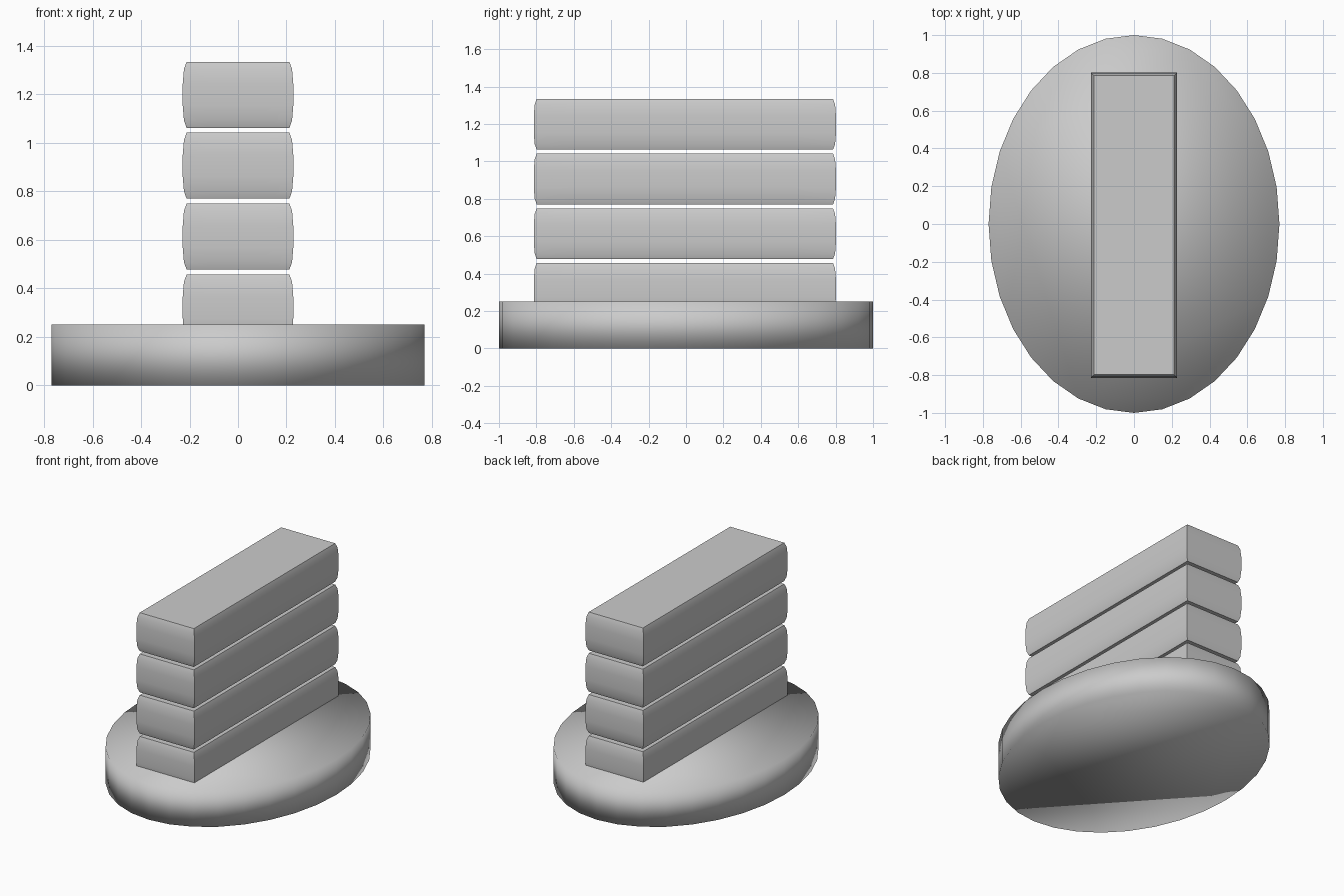
import bpy, bmesh, math
from mathutils import Matrix

if "Cube" in bpy.data.objects:
    bpy.data.objects.remove(bpy.data.objects["Cube"])

HALF_X, HALF_Y, HEIGHT = 0.228, 0.808, 0.272
CENTRE_Y = -0.006


def make_object(name, bm):
    mesh = bpy.data.meshes.new(name)
    bm.to_mesh(mesh)
    bm.free()
    obj = bpy.data.objects.new(name, mesh)
    bpy.context.collection.objects.link(obj)
    mesh.shade_smooth()
    return obj


def cut(bm, axis, offset):
    normal = [0, 0, 0]
    normal[axis] = 1
    bmesh.ops.bisect_plane(bm, geom=bm.verts[:] + bm.edges[:] + bm.faces[:],
                           plane_co=[n * offset for n in normal], plane_no=normal)


def make_slab(name, z_bottom):
    bm = bmesh.new()
    size = Matrix.Diagonal((2 * HALF_X, 2 * HALF_Y, HEIGHT, 1))
    bmesh.ops.create_cube(bm, size=1, matrix=size)
    # Supporting loops near the ends, sides and rims
    for sign in (-1, 1):
        cut(bm, 0, sign * 0.12)
        cut(bm, 1, sign * 0.6)
        cut(bm, 2, sign * (HEIGHT / 2 - 0.03))
        cut(bm, 2, sign * 0.045)
    # Barrel the four walls in towards the top and bottom rims
    for v in bm.verts:
        z = abs(v.co.z)
        inset = 0.016 if z > HEIGHT / 2 - 0.01 else (0.005 if z > 0.06 else 0)
        if abs(v.co.x) > HALF_X - 0.001:
            v.co.x -= math.copysign(inset, v.co.x)
        if abs(v.co.y) > HALF_Y - 0.001:
            v.co.y -= math.copysign(inset, v.co.y)
    # Keep the upright corners crisp, everything else soft
    for e in bm.edges:
        if e.calc_face_angle(0) > math.radians(80):
            e.smooth = False
    bmesh.ops.recalc_face_normals(bm, faces=bm.faces[:])
    obj = make_object(name, bm)
    obj.location = (0, CENTRE_Y, z_bottom + HEIGHT / 2)


# Oval base
bm = bmesh.new()
bmesh.ops.create_cone(bm, cap_ends=True, segments=32, radius1=1, radius2=1, depth=0.25,
                      matrix=Matrix.Translation((0, 0, 0.125)) @ Matrix.Diagonal((0.77, 1, 1, 1)))
make_object("oval_base", bm)

# Stack of four slabs, the lowest sunk into the base
for i in range(4):
    make_slab(f"slab_{i + 1}", 0.185 + i * 0.2925)
